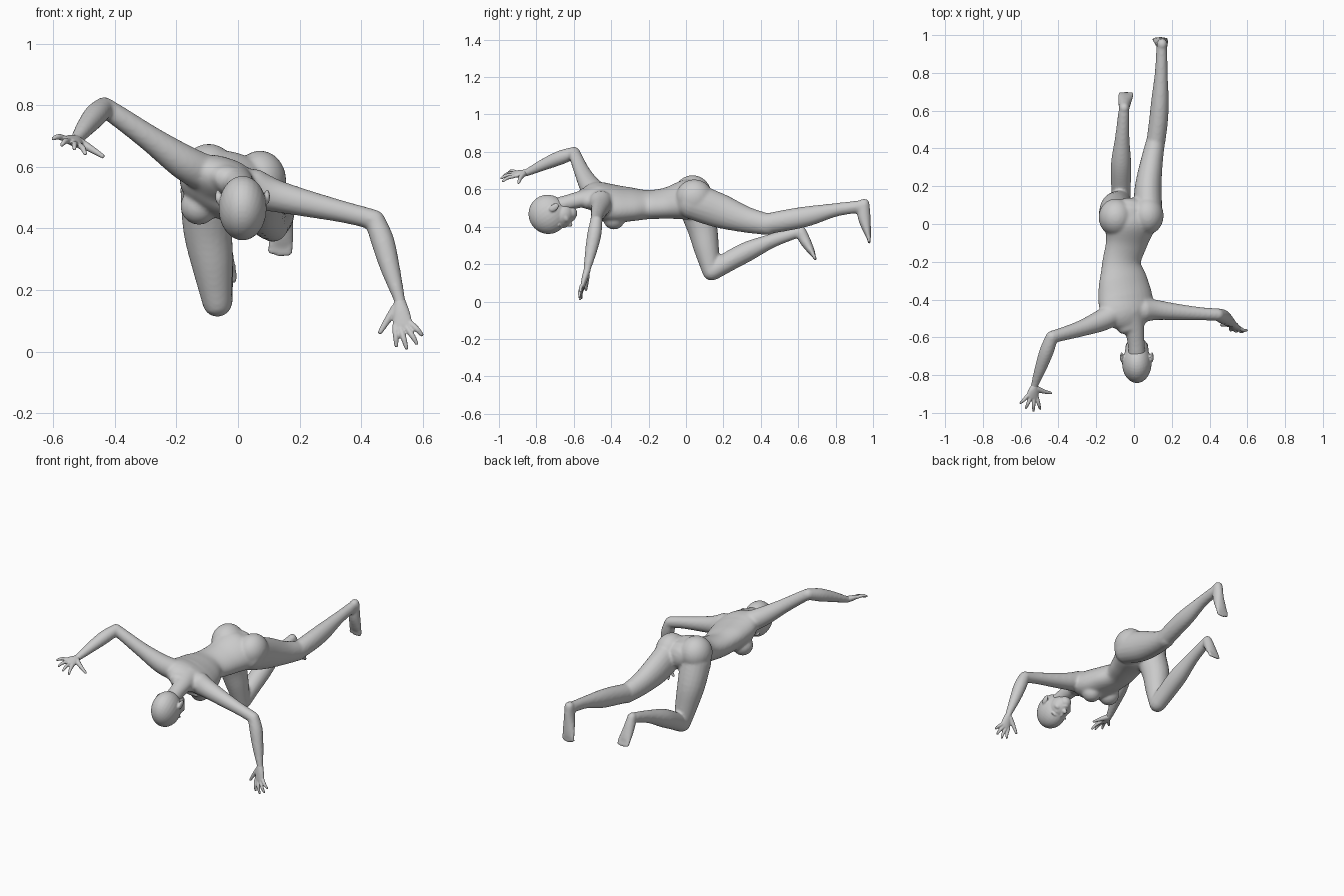
import bpy, bmesh
from math import sin, cos, pi, radians
from mathutils import Vector, Matrix


def catmull(a, b, c, d, t):
    return [0.5 * (2*q + (r-p)*t + (2*p-5*q+4*r-s)*t*t + (3*q-p-3*r+s)*t**3)
            for p, q, r, s in zip(a, b, c, d)]


def tube(bm, pts, side=(0.31, 0.52, 0.79), n=20, steps=5):
    """Rounded loft through (x, y, z, radius_a[, radius_b]); side = direction of radius_a."""
    pts = [tuple(p) if len(p) == 5 else (*p, p[3]) for p in pts]
    ext = [pts[0]] + pts + [pts[-1]]
    path = [catmull(*ext[i:i+4], k/steps) for i in range(len(pts)-1) for k in range(steps)]
    path.append(list(pts[-1]))
    pos = [Vector(p[:3]) for p in path]
    tan = [(pos[min(i+1, len(pos)-1)] - pos[max(i-1, 0)]).normalized() for i in range(len(pos))]
    rings = [(pos[i], tan[i], path[i][3], path[i][4]) for i in range(len(pos))]

    def cap(ring, sign):
        p, t, a, b = ring
        return [(p + t*sign*min(a, b)*sin(u), t, a*cos(u), b*cos(u)) for u in (0.5, 1.0, 1.35)]
    rings = cap(rings[0], -1)[::-1] + rings + cap(rings[-1], 1)
    loops = []
    for p, t, a, b in rings:
        v = t.cross(Vector(side)).normalized()
        s = v.cross(t)
        loops.append([bm.verts.new(p + s*a*cos(2*pi*k/n) + v*b*sin(2*pi*k/n)) for k in range(n)])
    for A, B in zip(loops, loops[1:]):
        for k in range(n):
            bm.faces.new((A[k], A[(k+1) % n], B[(k+1) % n], B[k]))
    bm.faces.new(loops[0][::-1])
    bm.faces.new(loops[-1])


def ball(bm, c, r, rot=Matrix()):
    r = r if isinstance(r, tuple) else (r, r, r)
    m = Matrix.Translation(c) @ rot @ Matrix.Diagonal((*r, 1))
    bmesh.ops.create_uvsphere(bm, u_segments=28, v_segments=18, radius=1, matrix=m)


def finish(bm, name, voxel, smooth):
    """Fuse overlapping forms into one smooth skin."""
    bmesh.ops.recalc_face_normals(bm, faces=bm.faces)
    me = bpy.data.meshes.new(name)
    bm.to_mesh(me)
    bm.free()
    ob = bpy.data.objects.new(name, me)
    bpy.context.collection.objects.link(ob)
    rm = ob.modifiers.new("fuse", 'REMESH')
    rm.mode = 'VOXEL'
    rm.voxel_size = voxel
    rm.use_smooth_shade = True
    sm = ob.modifiers.new("soften", 'SMOOTH')
    sm.factor = 0.5
    sm.iterations = smooth
    return ob


# ---- body: torso, limbs and feet ----
bm = bmesh.new()
tilt = radians(22)
roll = (cos(tilt), 0, -sin(tilt))
tube(bm, [(-.012, .05, .55, .12, .09), (-.02, 0, .545, .14, .10), (-.04, -.1, .527, .115, .078),
          (-.065, -.2, .518, .106, .072), (-.057, -.3, .52, .135, .082),
          (-.045, -.4, .525, .152, .092), (-.035, -.47, .55, .142, .078),
          (-.015, -.53, .55, .085, .052)], roll, n=32)
# buttocks and breasts
ball(bm, (-.095, .035, .575), (.092, .1, .1))
ball(bm, (.072, .045, .555), (.085, .1, .098))
ball(bm, (-.127, -.385, .472), .06)
ball(bm, (.005, -.385, .443), .058)
# neck
tube(bm, [(-.025, -.46, .57, .075, .055), (0, -.55, .55, .055, .045),
          (.01, -.62, .532, .046, .042), (.015, -.69, .512, .046, .042)], roll)
# raised arm
tube(bm, [(-.10, -.47, .575, .062), (-.175, -.512, .615, .057), (-.28, -.553, .688, .043),
          (-.375, -.582, .755, .036), (-.435, -.598, .795, .033)])
tube(bm, [(-.435, -.598, .795, .033), (-.463, -.675, .768, .038), (-.495, -.765, .73, .031),
          (-.525, -.85, .69, .02), (-.53, -.875, .684, .018)])
# supporting arm
tube(bm, [(.05, -.455, .53, .065), (.115, -.455, .508, .054), (.22, -.465, .482, .044),
          (.35, -.475, .452, .035), (.445, -.48, .428, .033)])
tube(bm, [(.445, -.48, .428, .033), (.47, -.49, .36, .038), (.495, -.508, .27, .032),
          (.523, -.528, .175, .02), (.528, -.532, .15, .02)])
# kneeling leg
tube(bm, [(-.098, .04, .53, .09), (-.098, .085, .40, .081), (-.083, .11, .28, .067),
          (-.068, .135, .16, .048)])
tube(bm, [(-.067, .14, .162, .05), (-.069, .23, .215, .053), (-.068, .33, .268, .053),
          (-.062, .46, .325, .038), (-.054, .59, .368, .03)])
# stretched leg
tube(bm, [(.075, .03, .54, .078, .098), (.074, .18, .485, .072, .092), (.092, .32, .438, .06, .07),
          (.115, .44, .412, .05, .057)], (1, 0, 0))
tube(bm, [(.115, .43, .415, .05, .055), (.13, .55, .437, .05, .057), (.138, .66, .458, .046, .053),
          (.144, .80, .49, .034, .036), (.147, .93, .508, .029, .033)], (1, 0, 0))


def foot(pts, toe_side, toe_dir):
    tube(bm, pts, toe_side)
    base, s, d = Vector(pts[-1][:3]), Vector(toe_side), Vector(toe_dir)
    for i in range(5):
        k = (i-2)/2
        a = base + s*.032*k
        b = a + d*(.034 - .006*abs(k))
        tube(bm, [(*a, .011), (*b, .009)], n=10)


foot([(-.052, .612, .378, .027, .03), (-.05, .637, .325, .033, .03),
      (-.046, .668, .272, .04, .02), (-.044, .678, .255, .04, .014)], (1, 0, 0), (.1, .45, -.88))
foot([(.149, .952, .522, .028, .03), (.148, .952, .455, .031, .035),
      (.142, .968, .38, .04, .022), (.139, .976, .348, .041, .014)], (.99, 0, -.1), (-.12, .1, -.98))
finish(bm, "body", .008, 6)

# ---- head: face looks down and back ----
bm = bmesh.new()
up, fwd = Vector((0, -.82, -.57)).normalized(), Vector((0, .57, -.82)).normalized()
lat = up.cross(fwd)
R = Matrix((lat, fwd, up)).transposed().to_4x4()
C = Vector((.015, -.738, .466))


def on_head(x, f, u, r):
    ball(bm, C + Vector((x, 0, 0)) + fwd*f + up*u, r, R)


on_head(0, 0, 0, (.078, .106, .103))          # cranium
on_head(0, .045, -.055, (.062, .062, .072))   # face
on_head(0, .062, -.105, (.036, .038, .034))   # chin
on_head(0, .108, -.066, (.013, .017, .015))   # nose tip
on_head(0, .1, -.046, (.009, .013, .026))     # nose bridge
on_head(0, .095, -.094, (.02, .012, .005))    # upper lip
on_head(0, .092, -.103, (.017, .012, .005))   # lower lip
for sx in (-1, 1):
    on_head(sx*.03, .082, -.018, (.026, .018, .008))   # brow
    on_head(sx*.03, .085, -.038, (.014, .012, .008))   # eye
    on_head(sx*.036, .066, -.066, (.024, .03, .02))    # cheek
    on_head(sx*.08, -.012, -.048, (.009, .019, .03))   # ear
finish(bm, "head", .005, 3)


# ---- hands ----
def hand(name, wrist, knuckles, tips, thumb, bend):
    bm = bmesh.new()
    w, K = Vector(wrist), [Vector(k) for k in knuckles]
    mid = sum(K, Vector()) / 4
    side = (K[3] - K[0]).normalized()
    hw = (K[3] - K[0]).length/2 + .008
    tube(bm, [(*w, .02, .018), (*w.lerp(mid, .45), hw*.85, .017), (*mid, hw, .012)], side)
    for k, t in zip(K, tips):
        t = Vector(t)
        m = k.lerp(t, .5) + Vector(bend)
        tube(bm, [(*k, .0105), (*m, .0095), (*t.lerp(k, .1), .0065)], n=12)
    th = [Vector(p) for p in thumb]
    tube(bm, [(*th[0], .016), (*th[1], .012), (*th[2], .0075)], n=12)
    finish(bm, name, .004, 2)


hand("raised_hand", (-.527, -.86, .687),
     [(-.563, -.908, .692), (-.549, -.92, .685), (-.531, -.925, .677), (-.513, -.921, .669)],
     [(-.605, -.952, .692), (-.575, -.98, .67), (-.532, -.995, .657), (-.495, -.985, .64)],
     [(-.515, -.872, .68), (-.48, -.886, .66), (-.44, -.895, .635)], (0, -.002, .006))
hand("planted_hand", (.526, -.531, .16),
     [(.511, -.548, .082), (.527, -.552, .079), (.545, -.553, .083), (.56, -.552, .092)],
     [(.515, -.56, .012), (.55, -.568, .004), (.585, -.57, .02), (.602, -.563, .05)],
     [(.513, -.53, .14), (.487, -.532, .103), (.462, -.535, .063)], (0, -.006, .002))
